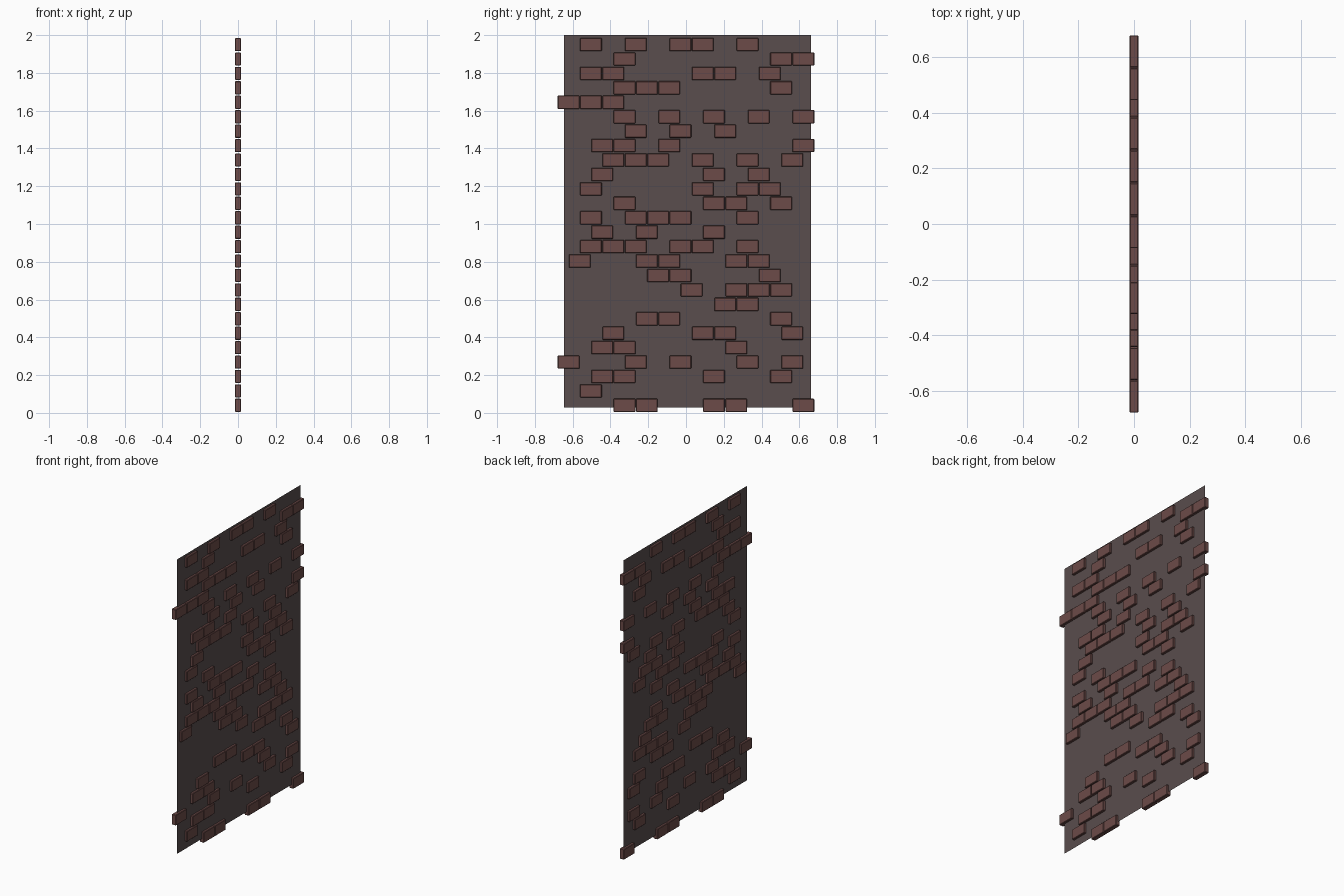
import bpy, bmesh
from mathutils import Matrix

if "Cube" in bpy.data.objects:
    bpy.data.objects.remove(bpy.data.objects["Cube"])


def material(name, rgb):
    m = bpy.data.materials.new(name)
    m.diffuse_color = (*rgb, 1)
    m.use_nodes = True
    m.node_tree.nodes["Principled BSDF"].inputs["Base Color"].default_value = m.diffuse_color
    return m


def add_object(name, bm, mat):
    me = bpy.data.meshes.new(name)
    bm.to_mesh(me)
    bm.free()
    me.materials.append(mat)
    ob = bpy.data.objects.new(name, me)
    bpy.context.collection.objects.link(ob)
    return ob


mortar = material("mortar", (0.10, 0.075, 0.075))
clay = material("clay", (0.15, 0.07, 0.065))

# Thin mortar sheet in the middle of the wall
Y0, Y1, Z0, Z1 = -0.647, 0.661, 0.029, 2.0
bm = bmesh.new()
bm.faces.new([bm.verts.new((0, y, z)) for y, z in
              ((Y0, Z0), (Y1, Z0), (Y1, Z1), (Y0, Z1))])
add_object("mortar_panel", bm, mortar)

# Protruding bricks: for each course from the bottom, positions in half bricks
COURSES = [
    (5, 7, 13, 15, 21), (2,), (3, 5, 13, 19), (0, 6, 10, 16, 20),
    (3, 5, 15), (4, 12, 14, 20), (7, 9, 19), (14, 16),
    (11, 15, 17, 19), (8, 10, 18), (1, 7, 9, 15, 17), (2, 4, 6, 10, 12, 16),
    (3, 7, 13), (2, 6, 8, 10, 16), (5, 13, 15, 19), (2, 12, 16, 18),
    (3, 13, 17), (4, 6, 8, 12, 16, 20), (3, 5, 9, 21), (6, 10, 14),
    (5, 9, 13, 17, 21), (0, 2, 4), (5, 7, 9, 19), (2, 4, 12, 14, 18),
    (5, 19, 21), (2, 6, 10, 12, 16),
]
SIZE = (0.031, 0.115, 0.07)
HALF_PITCH, COURSE = 0.0592, 0.0764

bm = bmesh.new()
for row, columns in enumerate(COURSES):
    for c in columns:
        centre = (0, (c - 10.5) * HALF_PITCH, 0.04 + row * COURSE)
        bmesh.ops.create_cube(bm, size=1, matrix=Matrix.LocRotScale(
            centre, None, SIZE))
bricks = add_object("bricks", bm, clay)

# Slightly worn brick edges
bev = bricks.modifiers.new("worn_edges", "BEVEL")
bev.width = 0.003
bev.segments = 1
